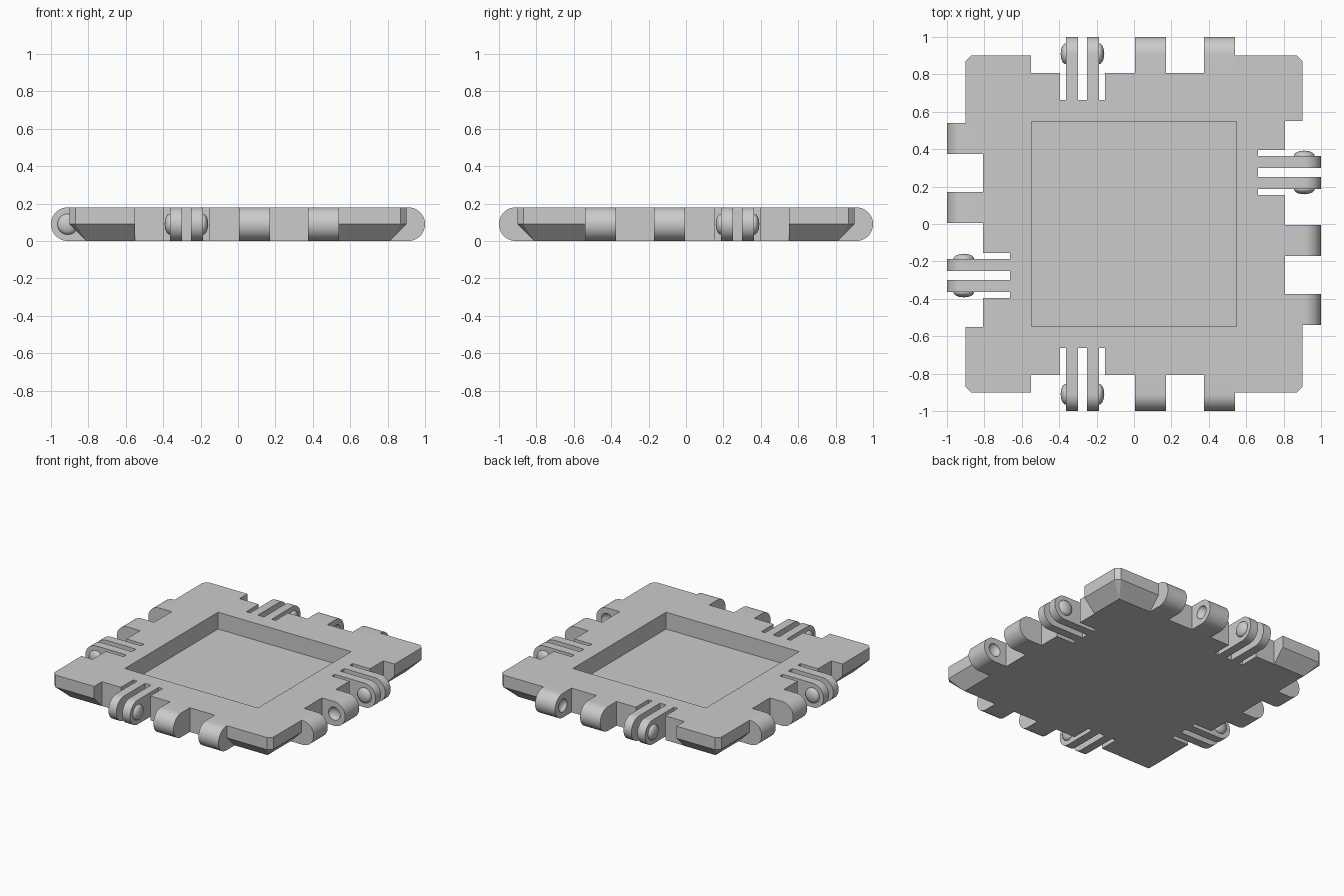
import bpy, bmesh, math
from mathutils import Matrix, Vector

if "Cube" in bpy.data.objects:
    bpy.data.objects.remove(bpy.data.objects["Cube"], do_unlink=True)

H = 0.18            # plate thickness
R = H / 2           # radius of the rounded hinge ends
CORE = 0.808        # half width between the corner flanges
PIN = 1 - R         # distance of the hinge axis from the centre
SLOT = 0.663        # inner end of the clip slots

grey = bpy.data.materials.new("light_grey")
grey.use_nodes = True
grey.diffuse_color = (0.6, 0.6, 0.6, 1)
grey.node_tree.nodes["Principled BSDF"].inputs["Base Color"].default_value = (0.6, 0.6, 0.6, 1)

# Each side maps u (along the edge) and v (outward) to x and y
SIDES = {
    "front": lambda u, v: (u, -v),
    "back": lambda u, v: (u, v),
    "left": lambda u, v: (-v, u),
    "right": lambda u, v: (v, -u),
}


def finish(name, bm):
    bmesh.ops.recalc_face_normals(bm, faces=bm.faces[:])
    mesh = bpy.data.meshes.new(name)
    bm.to_mesh(mesh)
    bm.free()
    mesh.materials.append(grey)
    obj = bpy.data.objects.new(name, mesh)
    bpy.context.collection.objects.link(obj)
    return obj


def extrude(name, side, u0, u1, profile):
    """Sweep a (v, z) profile along the edge from u0 to u1."""
    bm = bmesh.new()
    rings = [[bm.verts.new((*side(u, v), z)) for v, z in profile] for u in (u0, u1)]
    for ring in rings:
        bm.faces.new(ring)
    n = len(profile)
    for i in range(n):
        j = (i + 1) % n
        bm.faces.new((rings[0][i], rings[0][j], rings[1][j], rings[1][i]))
    return finish(name, bm)


def box(name, side, u0, u1, v0, v1, z0, z1):
    return extrude(name, side, u0, u1, [(v0, z0), (v1, z0), (v1, z1), (v0, z1)])


def rounded(v0):
    arc = [math.pi * (i / 20 - 0.5) for i in range(21)]
    return [(v0, 0)] + [(PIN + R * math.cos(a), R + R * math.sin(a)) for a in arc] + [(v0, H)]


def ball(name, side, u, radius, depth):
    """Flattened ball on the hinge axis, with its short axis along the edge."""
    bm = bmesh.new()
    bmesh.ops.create_uvsphere(bm, u_segments=24, v_segments=12, radius=radius)
    for v in bm.verts:
        x, y, z = v.co
        v.co = (*side(u + z * depth / radius, PIN + x), R + y)
    return finish(name, bm)


def cut(obj, cutters):
    bpy.context.view_layer.objects.active = obj
    for c in cutters:
        c.hide_render = True
        mod = obj.modifiers.new("cut", 'BOOLEAN')
        mod.operation = 'DIFFERENCE'
        mod.solver = 'EXACT'
        mod.object = c
        bpy.ops.object.modifier_apply(modifier=mod.name)
        bpy.data.objects.remove(c, do_unlink=True)


def smooth(obj):
    bpy.ops.object.select_all(action='DESELECT')
    obj.select_set(True)
    bpy.context.view_layer.objects.active = obj
    bpy.ops.object.shade_smooth_by_angle(angle=math.radians(30))


# Base plate: clipped corners above, sloping in to a smaller square below
bm = bmesh.new()
for sx in (-1, 1):
    for sy in (-1, 1):
        bm.verts.new((sx * 0.81, sy * 0.81, 0))
        for z in (R, H):
            bm.verts.new((sx * 0.9, sy * 0.87, z))
            bm.verts.new((sx * 0.87, sy * 0.9, z))
bmesh.ops.convex_hull(bm, input=bm.verts[:])
bmesh.ops.dissolve_limit(bm, angle_limit=0.01, verts=bm.verts[:], edges=bm.edges[:])
base = finish("base_plate", bm)

# Square pocket, edge notches and clip slots
cutters = [box("pocket_cutter", SIDES["back"], -0.547, 0.547, -0.547, 0.547, 0.055, 0.4)]
for side in SIDES.values():
    cutters.append(box("notch_cutter", side, -0.552, 0.54, CORE, 1.2, -0.1, 0.4))
    cutters.append(box("slot_cutter", side, -0.396, -0.155, SLOT, 1.1, -0.2, 0.5))
cut(base, cutters)

# Hinge tabs with sockets, and clip arms with snap balls
for where, side in SIDES.items():
    for part, u0, u1, socket in (("inner", 0.005, 0.17, 0.17), ("outer", 0.375, 0.54, 0.375)):
        tab = extrude(f"{where}_{part}_tab", side, u0, u1, rounded(CORE))
        cut(tab, [ball("socket_cutter", side, socket, 0.048, 0.03)])
        smooth(tab)
    for part, u0, u1, face in (("outer", -0.364, -0.3, -0.364), ("inner", -0.251, -0.187, -0.187)):
        smooth(extrude(f"{where}_{part}_clip", side, u0, u1, rounded(SLOT)))
        smooth(ball(f"{where}_{part}_snap_ball", side, face, 0.056, 0.028))
